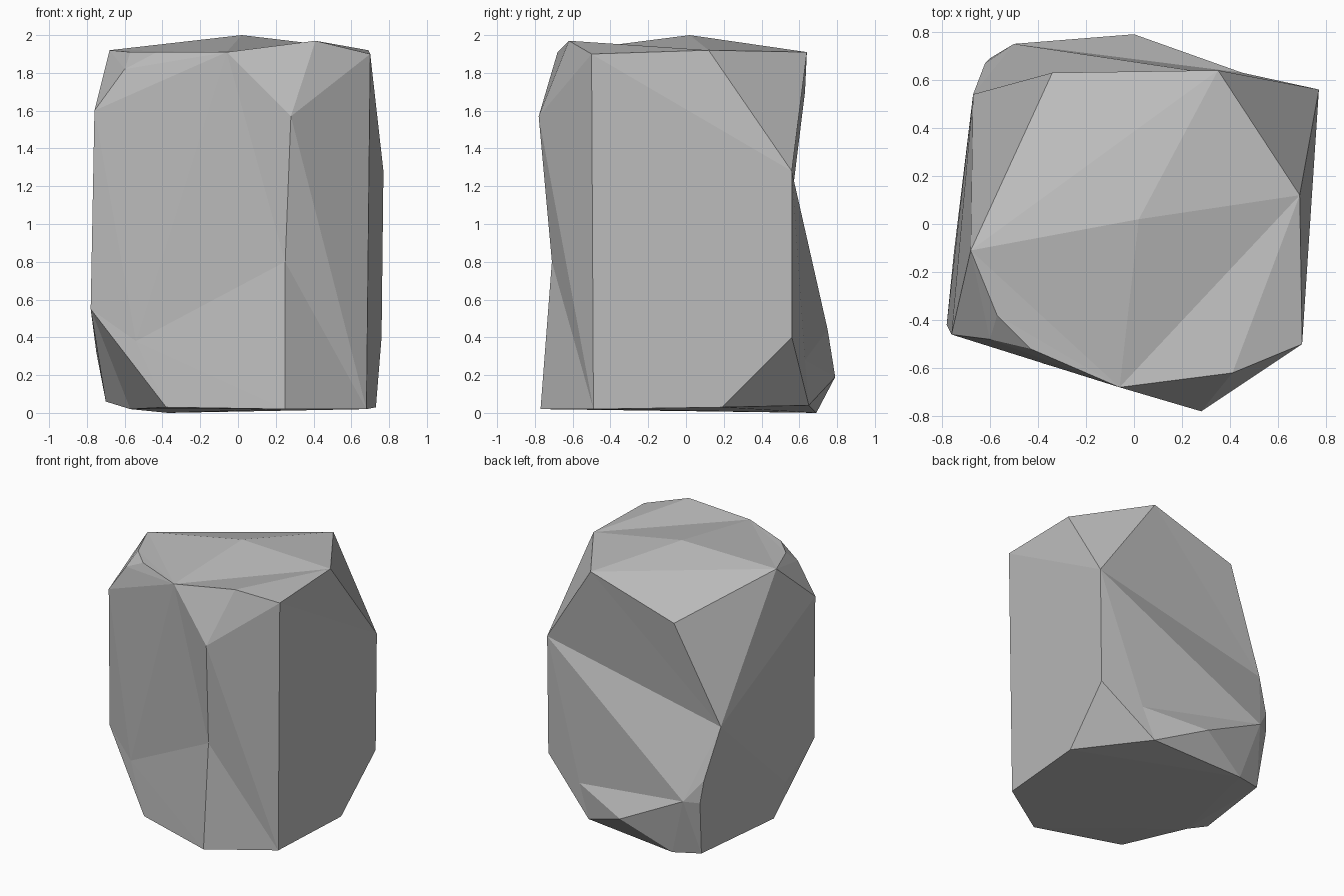
import bpy
import bmesh
from mathutils import Vector

default_cube = bpy.data.objects.get("Cube")
if default_cube:
    bpy.data.objects.remove(default_cube, do_unlink=True)


def make_material(name, color):
    material = bpy.data.materials.new(name)
    material.use_nodes = True
    material.diffuse_color = color
    shader = material.node_tree.nodes["Principled BSDF"]
    shader.inputs["Base Color"].default_value = color
    shader.inputs["Roughness"].default_value = 0.9
    return material


def build_rock(name, corner_groups, hollow_groups, material):
    """Wrap a faceted skin round the corners, then press the hollows in."""
    bm = bmesh.new()
    for group in corner_groups:
        for corner in group:
            bm.verts.new(corner)

    # Hollow corners start raised so that the skin includes them
    hollows = []
    for direction, group in hollow_groups:
        for x, y, z, height in group:
            position = Vector((x, y, z))
            vert = bm.verts.new(position + direction * height)
            hollows.append((vert, position))

    hull = bmesh.ops.convex_hull(bm, input=bm.verts[:])
    inside = set(hull["geom_interior"]) | set(hull["geom_unused"])
    spare = [item for item in inside if isinstance(item, bmesh.types.BMVert)]
    for vert, position in hollows:
        vert.co = position
    bmesh.ops.delete(bm, geom=spare, context="VERTS")
    bmesh.ops.recalc_face_normals(bm, faces=bm.faces[:])
    for face in bm.faces:
        face.smooth = False

    mesh = bpy.data.meshes.new(name)
    bm.to_mesh(mesh)
    bm.free()
    mesh.materials.append(material)
    rock = bpy.data.objects.new(name, mesh)
    bpy.context.collection.objects.link(rock)
    return rock


# Crown: low peak and the chipped rim round it
crown = [
    (.02, .02, 2), (.35, .64, 1.91), (.7, -.5, 1.9), (.41, -.62, 1.97),
    (-.43, -.52, 1.91), (-.57, -.38, 1.91), (-.6, -.48, 1.82),
    (-.68, -.11, 1.92), (-.34, .63, 1.7),
]

# Flanks: corners of the large side facets
flanks = [
    (.28, -.78, 1.57), (-.76, -.46, 1.6), (-.78, -.42, .55),
    (-.75, -.12, .32), (0, .79, .19),
]

# Base: outline of the underside
base = [
    (.25, -.77, .02), (.68, -.49, .02), (.73, .19, .03), (.36, .65, .04),
    (-.37, .69, 0), (-.57, .63, .02), (-.7, -.05, .06), (-.38, -.58, .03),
]

# Back hollow: sunken back face and the notches above the back foot
back_hollow = [
    (.77, .56, 1.28, .2), (.76, .56, .4, .2), (-.67, .54, .97, .24),
    (-.62, .67, .6, .1), (-.5, .75, .44, .05), (-.6, .69, .43, .06),
    (.45, .63, .28, .16),
]

# Front hollow: pinched waist and the cut lower right corner
front_hollow = [
    (.25, -.71, .8, .078), (-.54, -.51, .38, .06), (-.57, -.11, .02, .2),
]

# Crown valley: shallow crease across the front of the top
crown_valley = [(-.06, -.68, 1.91, .1), (.69, .12, 1.92, .1)]

hollow_groups = [
    (Vector((0, 1, 0)), back_hollow),
    (Vector((0, -1, 0)), front_hollow),
    (Vector((0, 0, 1)), crown_valley),
]

stone_grey = make_material("stone grey", (.5, .5, .5, 1))
build_rock("rock", (crown, flanks, base), hollow_groups, stone_grey)
